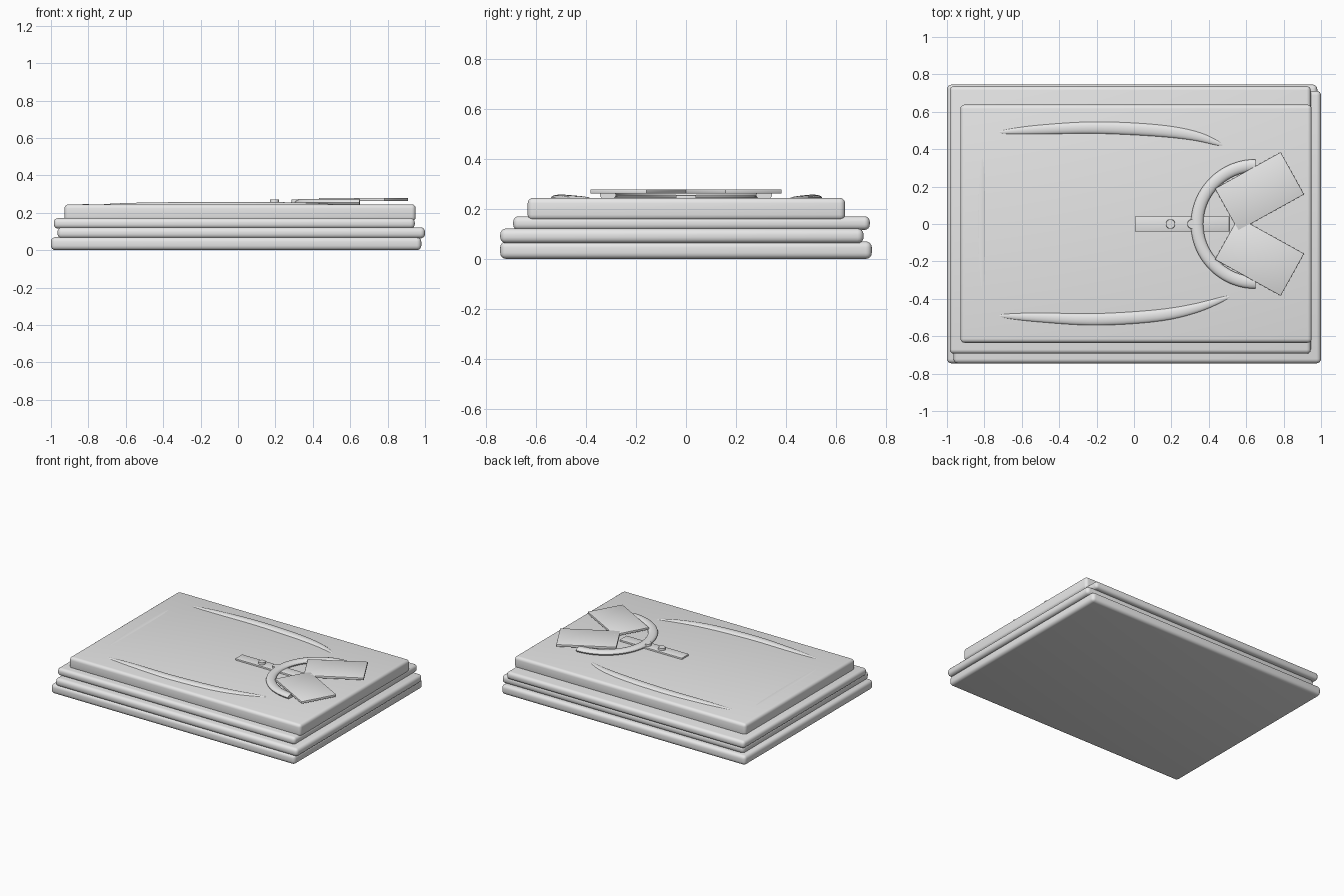
import bpy, bmesh, math
from mathutils import Vector, Matrix

if "Cube" in bpy.data.objects:
    bpy.data.objects.remove(bpy.data.objects["Cube"])

mat = bpy.data.materials.new("light grey cloth")
mat.diffuse_color = (0.8, 0.8, 0.8, 1)
mat.use_nodes = True
mat.node_tree.nodes["Principled BSDF"].inputs["Base Color"].default_value = mat.diffuse_color


def finish(name, bm, angle=40):
    bmesh.ops.recalc_face_normals(bm, faces=bm.faces)
    me = bpy.data.meshes.new(name)
    bm.to_mesh(me)
    bm.free()
    me.materials.append(mat)
    ob = bpy.data.objects.new(name, me)
    bpy.context.collection.objects.link(ob)
    bpy.ops.object.select_all(action='DESELECT')
    ob.select_set(True)
    bpy.context.view_layer.objects.active = ob
    bpy.ops.object.shade_smooth_by_angle(angle=math.radians(angle))
    return ob


def slab(name, x, y, z, bevel=0.0, segments=4, turn=0.0):
    """Soft-edged box given by its extents, optionally turned about its centre."""
    bm = bmesh.new()
    bmesh.ops.create_cube(bm, size=1)
    size = Vector((x[1] - x[0], y[1] - y[0], z[1] - z[0]))
    mid = Vector((sum(x) / 2, sum(y) / 2, sum(z) / 2))
    bmesh.ops.scale(bm, vec=size, verts=bm.verts)
    if bevel:
        bmesh.ops.bevel(bm, geom=list(bm.edges), offset=bevel,
                        segments=segments, profile=0.5, affect='EDGES')
    m = Matrix.Translation(mid) @ Matrix.Rotation(turn, 4, 'Z')
    bmesh.ops.transform(bm, matrix=m, verts=bm.verts)
    return finish(name, bm)


def sweep(name, path, width, height, z, taper=False, sides=16):
    """Elliptical roll along a flat path; taper narrows it to both ends."""
    bm = bmesh.new()
    rings, n = [], len(path)
    for i, p in enumerate(path):
        d = (path[min(i + 1, n - 1)] - path[max(i - 1, 0)]).normalized()
        side = Vector((-d.y, d.x))
        k = max(0.06, math.sin(math.pi * i / (n - 1)) ** 0.5) if taper else 1
        ring = []
        for j in range(sides):
            a = 2 * math.pi * j / sides
            q = p + side * (width * k * math.cos(a))
            ring.append(bm.verts.new((q.x, q.y, z + height * k * math.sin(a))))
        rings.append(ring)
    for a, b in zip(rings, rings[1:]):
        for j in range(sides):
            k = (j + 1) % sides
            bm.faces.new((a[j], a[k], b[k], b[j]))
    bm.faces.new(rings[0])
    bm.faces.new(rings[-1])
    return finish(name, bm)


def smooth_path(pts, steps=8):
    """Catmull-Rom curve through the points."""
    p = [Vector(q) for q in pts]
    p = [2 * p[0] - p[1]] + p + [2 * p[-1] - p[-2]]
    out = []
    for a, b, c, d in zip(p, p[1:], p[2:], p[3:]):
        for s in range(steps):
            t = s / steps
            out.append(0.5 * (2 * b + (c - a) * t + (2 * a - 5 * b + 4 * c - d) * t ** 2
                              + (3 * b - a - 3 * c + d) * t ** 3))
    return out + [p[-2]]


# folded cloth layers, each slightly shifted
slab("bottom_fold", (-1.0, 0.98), (-0.745, 0.745), (0.0, 0.07), 0.024)
slab("second_fold", (-0.965, 1.0), (-0.745, 0.712), (0.063, 0.122), 0.024)
slab("third_fold", (-0.985, 0.945), (-0.693, 0.737), (0.116, 0.171), 0.022)
slab("top_fold", (-0.928, 0.95), (-0.635, 0.638), (0.155, 0.245), 0.022)

# soft creases on the top fold
sweep("upper_crease", smooth_path([(-0.73, 0.49), (-0.5, 0.505), (-0.2, 0.515),
      (0.12, 0.5), (0.33, 0.47), (0.48, 0.42)]), 0.033, 0.015, 0.243, True)
sweep("lower_crease", smooth_path([(-0.73, -0.49), (-0.5, -0.5), (-0.2, -0.51),
      (0.12, -0.49), (0.33, -0.45), (0.52, -0.385)]), 0.033, 0.015, 0.243, True)
sweep("end_crease", smooth_path([(-0.81, -0.42), (-0.815, 0.0), (-0.81, 0.42)]),
      0.022, 0.006, 0.242, True)

# button strip and buttons
slab("placket", (0.005, 0.51), (-0.041, 0.041), (0.235, 0.256), 0.003, 2)
for i, x in enumerate((0.195, 0.31)):
    bm = bmesh.new()
    bmesh.ops.create_cone(bm, cap_ends=True, segments=24, radius1=0.026,
                          radius2=0.024, depth=0.022,
                          matrix=Matrix.Translation((x, 0, 0.26)))
    finish(f"button_{i + 1}", bm)

# half-ring collar opening toward +x
arc = [Vector((0.65 + 0.313 * math.cos(a), 0.313 * math.sin(a)))
       for a in (math.pi * (0.5 + i / 40) for i in range(41))]
sweep("collar_band", arc, 0.033, 0.018, 0.256)

# two collar flaps
for name, s in (("left_collar_flap", 1), ("right_collar_flap", -1)):
    slab(name, (0.47, 0.872), (s * 0.174 - 0.129, s * 0.174 + 0.129),
         (0.262, 0.279), 0.003, 2, s * math.radians(29))
